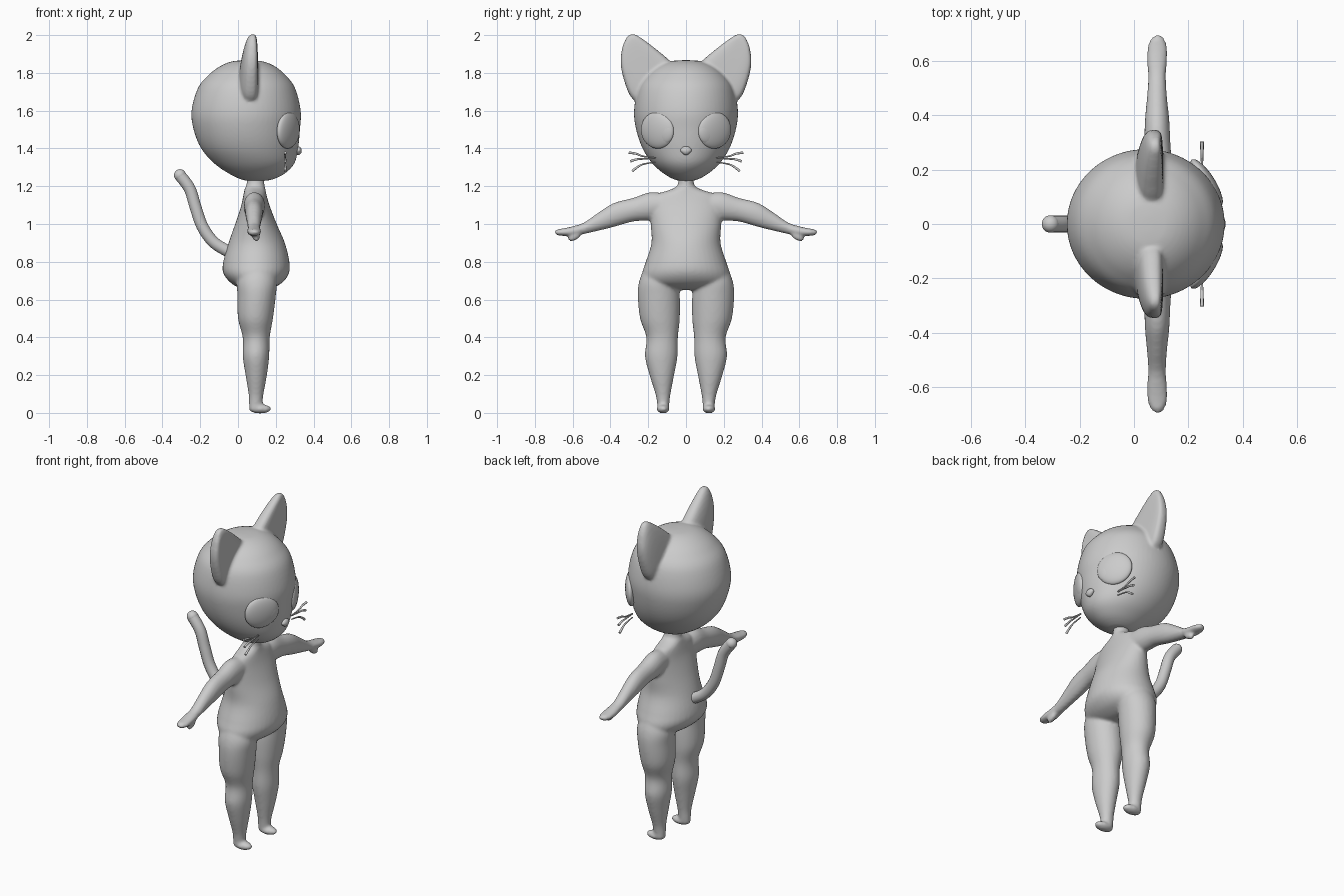
import bpy, bmesh, math
from mathutils import Vector, Matrix


def catmull(rows, steps):
    """Smoothly interpolate a short list of equal-length rows."""
    out = []
    for i in range(len(rows) - 1):
        p = [rows[max(0, min(len(rows) - 1, i + k))] for k in (-1, 0, 1, 2)]
        for s in range(steps):
            t = s / steps
            out.append([0.5 * (2 * b + (c - a) * t + (2 * a - 5 * b + 4 * c - d) * t * t
                        + (3 * b - a - 3 * c + d) * t ** 3) for a, b, c, d in zip(*p)])
    return out + [list(rows[-1])]


def make(name, rings):
    """Skin a list of point rings and cap the ends."""
    bm = bmesh.new()
    vs = [[bm.verts.new(p) for p in r] for r in rings]
    n = len(vs[0])
    for a, b in zip(vs, vs[1:]):
        for i in range(n):
            bm.faces.new((a[i], a[(i + 1) % n], b[(i + 1) % n], b[i]))
    bm.faces.new(vs[0])
    bm.faces.new(vs[-1])
    bmesh.ops.recalc_face_normals(bm, faces=bm.faces)
    me = bpy.data.meshes.new(name)
    bm.to_mesh(me)
    bm.free()
    me.shade_smooth()
    ob = bpy.data.objects.new(name, me)
    bpy.context.collection.objects.link(ob)
    return ob


def loft(name, rows, along="z", side=1, n=40, steps=5):
    """Rows: position, then min/max of the two cross axes."""
    rings = []
    for t, a0, a1, b0, b1 in catmull(rows, steps):
        ring = []
        for k in range(n):
            w = 2 * math.pi * k / n
            a = (a0 + a1) / 2 + (a1 - a0) / 2 * math.cos(w)
            b = (b0 + b1) / 2 + (b1 - b0) / 2 * math.sin(w)
            ring.append((a, side * b, t) if along == "z" else (a, side * t, b))
        rings.append(ring)
    return make(name, rings)


def ball(name, loc, radii, yaw=0.0, roll=0.0, pitch=0.0):
    bpy.ops.mesh.primitive_uv_sphere_add(segments=32, ring_count=20, location=loc,
                                         rotation=(roll, pitch, yaw))
    ob = bpy.context.object
    ob.name = name
    ob.scale = radii
    bpy.ops.object.shade_smooth()
    return ob


def fuse(name, parts, voxel, smooth):
    """Merge parts into one soft skin."""
    bpy.ops.object.select_all(action="DESELECT")
    for p in parts:
        p.select_set(True)
    bpy.context.view_layer.objects.active = parts[0]
    bpy.ops.object.join()
    ob = bpy.context.object
    ob.name = name
    m = ob.modifiers.new("skin", "REMESH")
    m.mode, m.voxel_size, m.use_smooth_shade = "VOXEL", voxel, True
    m = ob.modifiers.new("soften", "SMOOTH")
    m.factor, m.iterations = 0.5, smooth
    return ob


def tube(name, pts, radius, radii=None):
    cu = bpy.data.curves.new(name, "CURVE")
    cu.dimensions = "3D"
    cu.bevel_depth, cu.bevel_resolution, cu.use_fill_caps = radius, 5, True
    sp = cu.splines.new("POLY")
    rows = catmull(pts, 6)
    sp.points.add(len(rows) - 1)
    for i, (p, q) in enumerate(zip(sp.points, rows)):
        p.co = (*q, 1)
        p.radius = radii(i / (len(rows) - 1)) if radii else 1
    sp.use_smooth = True
    ob = bpy.data.objects.new(name, cu)
    bpy.context.collection.objects.link(ob)
    return ob


# torso: narrow neck, sloping shoulders, round belly and seat
body = [loft("torso", [
    (1.28, 0.05, 0.14, -0.04, 0.04), (1.21, 0.045, 0.14, -0.043, 0.043),
    (1.185, 0.035, 0.145, -0.075, 0.075), (1.15, 0.028, 0.152, -0.165, 0.165),
    (1.09, 0.015, 0.17, -0.19, 0.19), (1.0, -0.015, 0.205, -0.187, 0.187),
    (0.9, -0.05, 0.248, -0.183, 0.183), (0.8, -0.078, 0.272, -0.213, 0.213),
    (0.74, -0.078, 0.27, -0.232, 0.232), (0.69, -0.04, 0.235, -0.225, 0.225),
    (0.66, 0.01, 0.18, -0.16, 0.16), (0.65, 0.06, 0.13, -0.08, 0.08)])]

for s in (1, -1):
    # leg with full thigh, calf and small foot
    body.append(loft("leg", [
        (0.78, 0.02, 0.18, 0.06, 0.215), (0.7, -0.005, 0.205, 0.045, 0.247),
        (0.62, -0.003, 0.2, 0.033, 0.255), (0.5, 0.0, 0.185, 0.033, 0.243),
        (0.4, 0.025, 0.168, 0.043, 0.21), (0.3, 0.025, 0.165, 0.045, 0.217),
        (0.2, 0.04, 0.153, 0.063, 0.193), (0.1, 0.056, 0.135, 0.082, 0.162),
        (0.05, 0.058, 0.13, 0.088, 0.153), (0.015, 0.06, 0.13, 0.09, 0.152)], side=s))
    body.append(ball("foot", (0.117, s * 0.121, 0.021), (0.06, 0.034, 0.024)))
    # arm tapering to a mitten hand with a thumb
    body.append(loft("arm", [
        (0.1, 0.035, 0.145, 1.04, 1.16), (0.19, 0.03, 0.142, 1.02, 1.168),
        (0.28, 0.037, 0.135, 1.013, 1.138), (0.38, 0.04, 0.13, 0.985, 1.112),
        (0.46, 0.047, 0.122, 0.965, 1.063), (0.54, 0.052, 0.117, 0.947, 1.008),
        (0.6, 0.047, 0.122, 0.937, 0.988), (0.65, 0.05, 0.122, 0.937, 0.977),
        (0.68, 0.06, 0.112, 0.94, 0.972), (0.693, 0.075, 0.1, 0.948, 0.965)], "y", s))
    body.append(ball("thumb", (0.097, s * 0.59, 0.932), (0.02, 0.038, 0.018), 0, -s * 0.5))
fuse("body", body, 0.009, 5)

# head: rounded crown, tapering to a small chin
head = [loft("skull", [
    (1.867, 0.03, 0.07, -0.03, 0.03), (1.86, -0.035, 0.135, -0.09, 0.09),
    (1.835, -0.095, 0.195, -0.15, 0.15), (1.79, -0.155, 0.25, -0.205, 0.205),
    (1.72, -0.212, 0.302, -0.253, 0.253), (1.6, -0.246, 0.332, -0.275, 0.275),
    (1.5, -0.235, 0.328, -0.264, 0.264), (1.4, -0.195, 0.318, -0.23, 0.23),
    (1.32, -0.125, 0.298, -0.178, 0.178), (1.265, -0.045, 0.245, -0.115, 0.115),
    (1.235, 0.02, 0.18, -0.06, 0.06), (1.228, 0.06, 0.13, -0.02, 0.02)], n=64)]

# ears: inner-edge and outer-edge points (y, z), centre x and half thickness
ear_rows = catmull([
    (0.06, 1.79, 0.225, 1.62, 0.066, 0.05), (0.085, 1.86, 0.29, 1.67, 0.067, 0.062),
    (0.145, 1.915, 0.328, 1.76, 0.07, 0.056), (0.205, 1.962, 0.346, 1.85, 0.074, 0.046),
    (0.25, 1.993, 0.338, 1.93, 0.078, 0.034), (0.272, 2.004, 0.318, 1.982, 0.08, 0.022),
    (0.285, 2.007, 0.303, 1.999, 0.08, 0.012)], 5)
for s in (1, -1):
    rings = []
    for y0, z0, y1, z1, cx, h in ear_rows:
        ring = []
        for k in range(36):
            w = 2 * math.pi * k / 36
            c, q = math.cos(w), math.sin(w)
            u = 0.5 + 0.5 * c
            x = h * math.copysign(abs(q) ** 0.7, q)
            if q > 0:                       # shallow dish on the front
                x -= 0.35 * h * (1 - c * c)
            ring.append((cx + x, s * (y0 + (y1 - y0) * u), z0 + (z1 - z0) * u))
        rings.append(ring)
    head.append(make("ear", rings))
fuse("head", head, 0.009, 4)

# face: eyes, pupils, whiskers on both sides, nose in the middle
for s in (1, -1):
    ball("eye", (0.266, s * 0.151, 1.496), (0.032, 0.101, 0.097), s * 0.56, 0, 0.06)
    ball("pupil", (0.293, s * 0.119, 1.488), (0.022, 0.059, 0.066), s * 0.48, 0, 0.06)
    for zi, zo, yo in ((1.358, 1.378, 0.303), (1.345, 1.332, 0.295), (1.317, 1.28, 0.285)):
        tube("whisker", [(0.25, s * 0.16, zi + (zi - zo) * 0.3), (0.25, s * 0.225, zi),
                         (0.25, s * (yo + 0.225) / 2, (zi + zo) / 2 + 0.004),
                         (0.25, s * yo, zo)], 0.007, lambda t: 0.45 + 0.55 * t)
nose = ball("nose", (0.319, 0, 1.388), (0.018, 0.03, 0.023))
for v in nose.data.vertices:                # pinch the lower half to a point
    v.co.y *= 1 + 0.35 * min(v.co.z, 0)

# tail curling up behind, with a rounded tip
tube("tail", [(0.0, 0, 0.835), (-0.07, 0, 0.865), (-0.135, 0, 0.91), (-0.19, 0, 0.99),
              (-0.225, 0, 1.09), (-0.255, 0, 1.185), (-0.305, 0, 1.255)], 0.032)
ball("tail_tip", (-0.307, 0, 1.258), (0.032, 0.032, 0.032))
